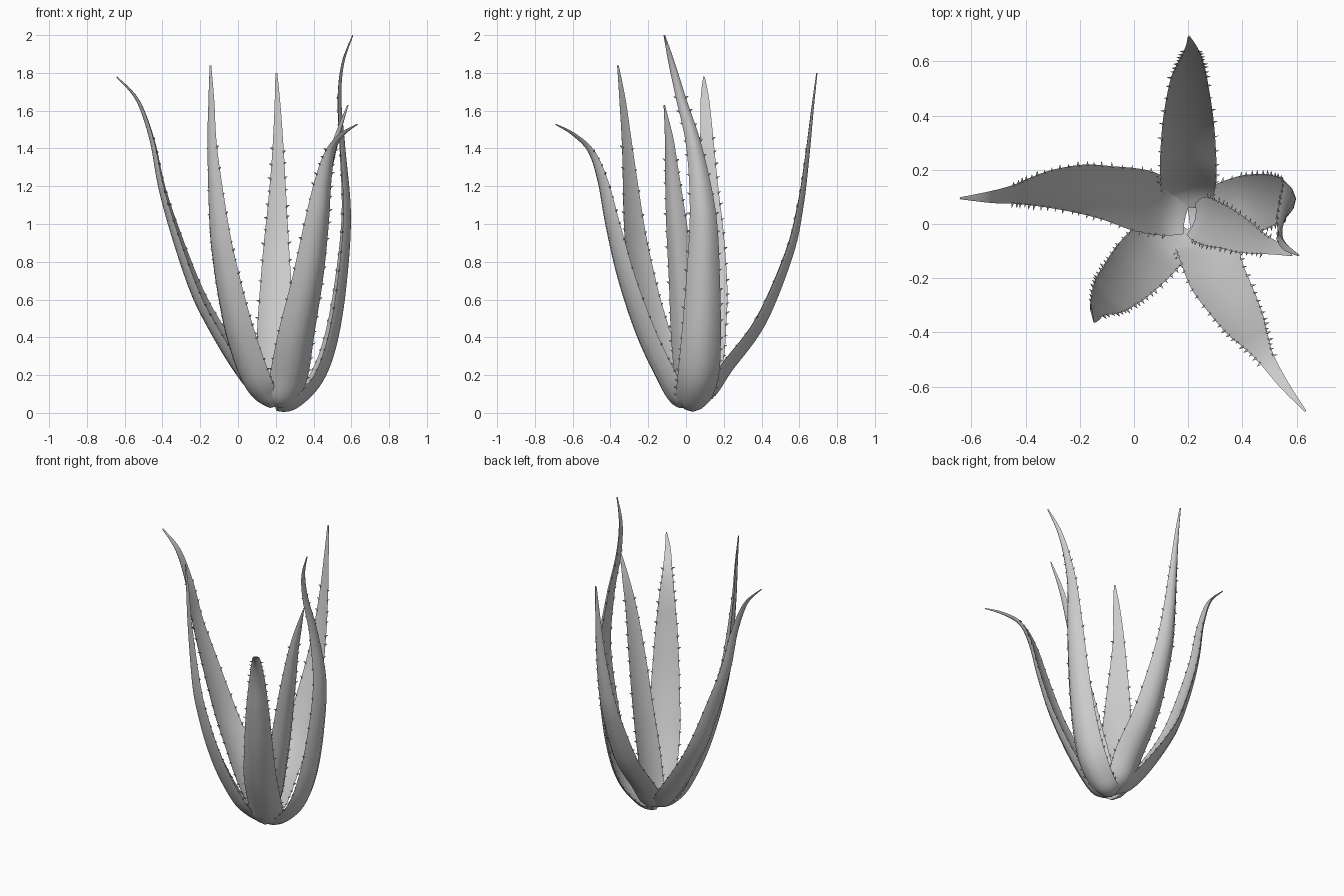
import bpy, bmesh, math, random
from mathutils import Vector

if "Cube" in bpy.data.objects:
    bpy.data.objects.remove(bpy.data.objects["Cube"])

random.seed(4)
STEPS = 7      # rings between two path points
HALF = 7       # points across the outer face of a section


def spline(pts, i, t):
    """Catmull-Rom sample of (x, y, z, width) between points i and i+1."""
    n = len(pts) - 1
    p0, p1, p2, p3 = (pts[max(0, min(n, k))] for k in (i - 1, i, i + 1, i + 2))
    return [0.5 * (2 * b + (c - a) * t + (2 * a - 5 * b + 4 * c - d) * t * t
                   + (3 * b - a - 3 * c + d) * t ** 3)
            for a, b, c, d in zip(p0, p1, p2, p3)]


def leaf(name, az_base, az_tip, pts):
    samples = [spline(pts, i, k / STEPS) for i in range(len(pts) - 1) for k in range(STEPS)]
    samples.append(list(pts[-1]))
    centres = [Vector(s[:3]) for s in samples]
    last = len(samples) - 1
    bm = bmesh.new()
    rings, frames = [], []
    # crescent section: bulging outer face, hollow inner face
    for j, s in enumerate(samples):
        tangent = (centres[min(j + 1, last)] - centres[max(j - 1, 0)]).normalized()
        az = math.radians(az_base + (az_tip - az_base) * j / last)
        side = Vector((-math.sin(az), math.cos(az), 0))
        normal = side.cross(tangent).normalized()
        w = max(s[3], 0.006) / 2
        depth = 0.6 * w + 0.003
        hollow = 0.4 - 0.5 * (j / last) ** 2
        ring = []
        for k in range(HALF):
            u = -math.cos(math.pi * k / (HALF - 1))
            ring.append(centres[j] + side * u * w + normal * depth * (1 - u * u))
        for k in range(HALF - 2, 0, -1):
            u = -math.cos(math.pi * k / (HALF - 1))
            ring.append(centres[j] + side * u * w + normal * depth * hollow * (1 - u * u))
        rings.append([bm.verts.new(p) for p in ring])
        frames.append((side, tangent, normal, w))
    for a, b in zip(rings, rings[1:]):
        for k in range(len(a)):
            m = (k + 1) % len(a)
            bm.faces.new((a[k], a[m], b[m], b[k]))
    bm.faces.new(rings[0][::-1])
    bm.faces.new(rings[-1])
    # small thorns along both edges
    for sign in (-1, 1):
        for j in range(STEPS, int(last * 0.8), 2):
            side, tan, nor, w = frames[j]
            p = centres[j] + side * sign * (w - 0.004) + tan * random.uniform(-0.01, 0.01)
            r = random.uniform(0.006, 0.009)
            base = [bm.verts.new(p + tan * r * a + nor * r * 0.7 * b)
                    for a, b in ((-1, 0), (0, 1), (1, 0), (0, -1))]
            tip = bm.verts.new(p + side * sign * r * 2.3 + tan * r * 1.2)
            for k in range(4):
                bm.faces.new((base[k], base[(k + 1) % 4], tip))
            bm.faces.new(base[::-1])
    bmesh.ops.recalc_face_normals(bm, faces=bm.faces[:])
    me = bpy.data.meshes.new(name)
    bm.to_mesh(me)
    bm.free()
    ob = bpy.data.objects.new(name, me)
    bpy.context.collection.objects.link(ob)
    bpy.ops.object.select_all(action='DESELECT')
    ob.select_set(True)
    bpy.context.view_layer.objects.active = ob
    bpy.ops.object.shade_smooth_by_angle(angle=math.radians(50))


# each leaf: outward heading at base and tip, then (x, y, z, width) up the leaf
leaf("left_leaf", 165, 180, [
    (.20, .03, .08, .14), (.13, .055, .13, .2), (.03, .085, .27, .23), (-.10, .115, .47, .2),
    (-.20, .13, .66, .18), (-.31, .13, .95, .14), (-.39, .12, 1.2, .1),
    (-.445, .11, 1.45, .07), (-.525, .10, 1.66, .045), (-.64, .095, 1.78, .008)])

leaf("front_left_leaf", -132, -140, [
    (.19, .0, .06, .14), (.14, -.03, .11, .19), (.09, -.08, .2, .22), (.02, -.15, .4, .22),
    (-.03, -.205, .6, .2), (-.07, -.245, .8, .175), (-.10, -.275, 1.0, .145),
    (-.135, -.31, 1.4, .075), (-.14, -.335, 1.65, .045), (-.145, -.36, 1.84, .01)])

leaf("back_leaf", 90, 92, [
    (.21, .05, .08, .14), (.2, .11, .13, .19), (.2, .19, .26, .21), (.2, .37, .5, .19),
    (.202, .525, .85, .14), (.208, .59, 1.1, .1), (.212, .63, 1.35, .065),
    (.21, .662, 1.6, .035), (.203, .69, 1.8, .01)])

leaf("front_right_leaf", -70, -60, [
    (.22, .0, .06, .14), (.24, -.04, .10, .2), (.27, -.09, .2, .22), (.31, -.2, .43, .21),
    (.37, -.305, .72, .18), (.415, -.38, 1.0, .145), (.45, -.435, 1.23, .1),
    (.49, -.5, 1.39, .06), (.555, -.595, 1.48, .035), (.632, -.69, 1.53, .008)])

leaf("right_leaf", 8, 0, [
    (.2, .03, .055, .14), (.28, .04, .075, .19), (.39, .065, .2, .22), (.465, .08, .4, .21),
    (.52, .09, .7, .18), (.553, .09, 1.05, .14), (.54, .045, 1.4, .085),
    (.528, -.025, 1.66, .055), (.548, -.075, 1.85, .035), (.605, -.115, 2.0, .008)])

leaf("inner_leaf", -15, -30, [
    (.21, .02, .1, .12), (.24, .02, .2, .17), (.29, .0, .42, .17), (.345, -.02, .68, .15),
    (.41, -.05, 1.0, .12), (.47, -.075, 1.28, .08), (.52, -.09, 1.46, .05),
    (.58, -.115, 1.63, .008)])
